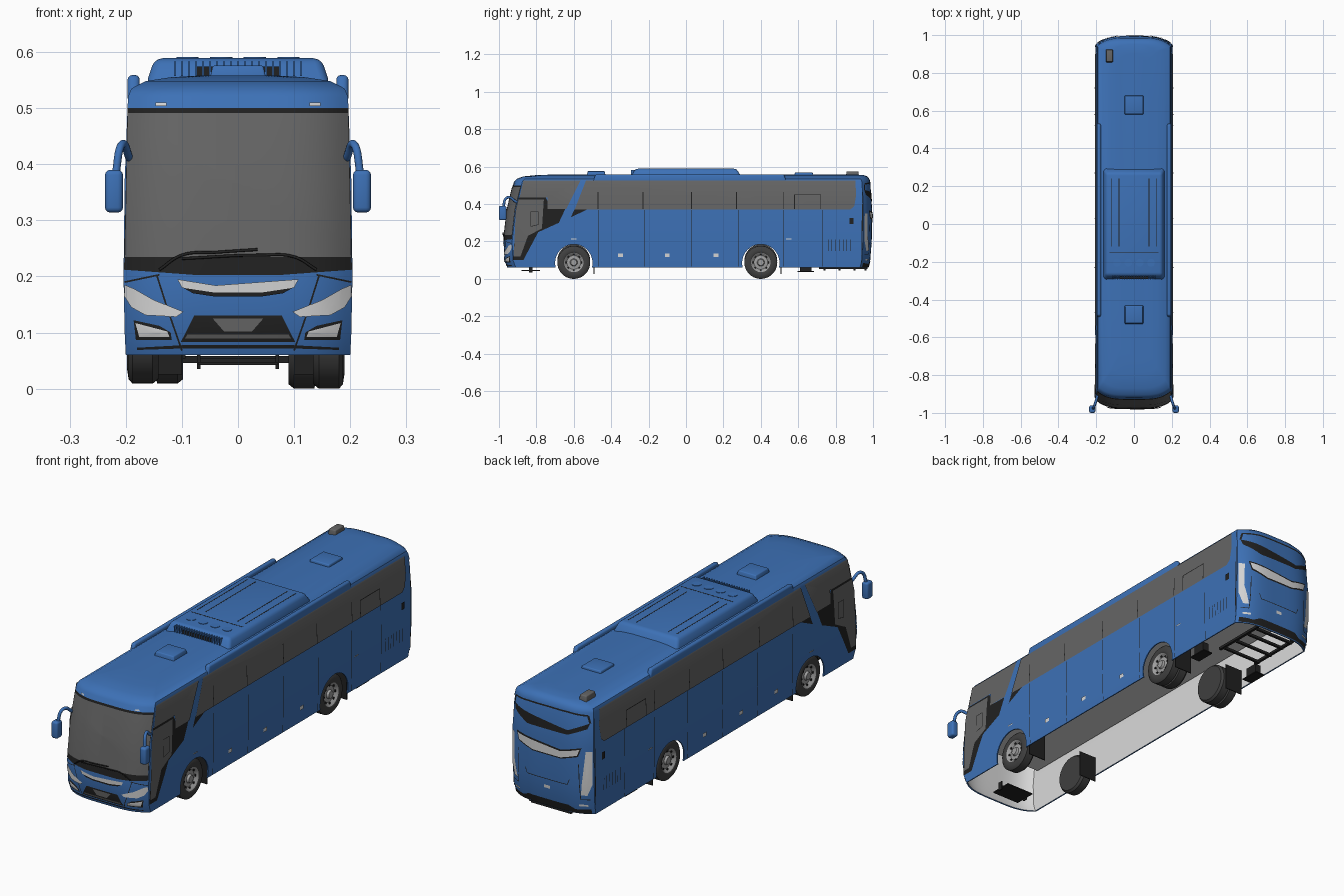
import bpy, bmesh, math
from mathutils import Vector, Matrix

cube = bpy.data.objects.get("Cube")
if cube:
    bpy.data.objects.remove(cube, do_unlink=True)


def material(name, r, g, b):
    m = bpy.data.materials.new(name)
    m.use_nodes = True
    m.diffuse_color = (r, g, b, 1)
    for node in m.node_tree.nodes:
        if node.type == "BSDF_PRINCIPLED":
            node.inputs["Base Color"].default_value = (r, g, b, 1)
    return m


blue = material("body_blue", .046, .165, .47)
glass = material("tinted_glass", .13, .13, .13)
black = material("black_trim", .015, .015, .015)
white = material("lamp_white", .68, .68, .68)
rubber = material("tyre_rubber", .05, .05, .05)
metal = material("rim_metal", .35, .35, .35)
lining = material("inner_grey", .7, .7, .7)


def finish(name, bm, *mats):
    mesh = bpy.data.meshes.new(name)
    bm.to_mesh(mesh)
    bm.free()
    obj = bpy.data.objects.new(name, mesh)
    for m in mats:
        mesh.materials.append(m)
    bpy.context.collection.objects.link(obj)
    return obj


# Body levels: height, half width, front y, back y
LEVELS = [(.06, .2, -.955, .975), (.1, .202, -.97, .985), (.2, .204, -.975, .993),
          (.37, .202, -.955, .995), (.52, .196, -.92, .985), (.535, .19, -.905, .98),
          (.548, .165, -.87, .97), (.555, .12, -.8, .95), (.558, .07, -.7, .9)]
CORNER = .045


def level(z, col):
    z = min(max(z, LEVELS[0][0]), LEVELS[-1][0])
    for a, b in zip(LEVELS, LEVELS[1:]):
        if z <= b[0]:
            return a[col] + (b[col] - a[col]) * (z - a[0]) / (b[0] - a[0])


def on_body(face, u, z, off=0):
    """Point on the body surface; u is x on the ends and y on the sides."""
    w, f, b = (level(z, c) for c in (1, 2, 3))
    if face in ("front", "back"):
        x = max(-w, min(w, u))
        bulge = CORNER * abs(x / w) ** 4
        return Vector((x, f + bulge - off if face == "front" else b - bulge + off, z))
    y = max(f + CORNER, min(b - CORNER, u))
    return Vector(((w + off) * (1 if face == "left" else -1), y, z))


OUT = {"front": Vector((0, -1, 0)), "back": Vector((0, 1, 0)),
       "left": Vector((1, 0, 0)), "right": Vector((-1, 0, 0))}


def patch(name, mat, face, polys, off=.002):
    """Thin plates cut from flat outlines and laid on the body surface."""
    bm = bmesh.new()
    for poly in polys:
        bm.faces.new([bm.verts.new((u, 0, z)) for u, z in poly])
    bmesh.ops.triangulate(bm, faces=bm.faces[:])
    cuts = [((0, 0, row[0]), (0, 0, 1)) for row in LEVELS]
    if face in ("front", "back"):
        cuts += [((i * .02, 0, 0), (1, 0, 0)) for i in range(-10, 11)]
    for co, no in cuts:
        bmesh.ops.bisect_plane(bm, geom=bm.verts[:] + bm.edges[:] + bm.faces[:],
                               dist=1e-6, plane_co=co, plane_no=no)
    for v in bm.verts:
        v.co = on_body(face, v.co.x, v.co.z, off)
    bm.normal_update()
    for f in bm.faces:
        if f.normal.dot(OUT[face]) < 0:
            f.normal_flip()
    return finish(name, bm, mat)


def sides(name, mat, polys, off=.002):
    for s in ("left", "right"):
        patch(s + "_" + name, mat, s, polys, off)


def stroke(pts, width=.003):
    quads = []
    for a, b in zip(pts, pts[1:]):
        a, b = Vector(a), Vector(b)
        d = (b - a).normalized() * width / 2
        n = Vector((-d.y, d.x))
        quads.append([a + n, b + n, b - n, a - n])
    return quads


def rect(u, z, w, h):
    return [(u - w / 2, z - h / 2), (u + w / 2, z - h / 2), (u + w / 2, z + h / 2), (u - w / 2, z + h / 2)]


def flip(pts):
    return [(-u, z) for u, z in reversed(pts)]


def sym(half):
    return half + flip(half)


def pair(polys):
    return polys + [flip(p) for p in polys]


def box(name, mat, center, size, bevel=0, taper=1):
    bm = bmesh.new()
    bmesh.ops.create_cube(bm, size=1)
    for v in bm.verts:
        k = taper if v.co.z > 0 else 1
        v.co = Vector((v.co.x * size[0] * k, v.co.y * size[1] * k, v.co.z * size[2])) + Vector(center)
    if bevel:
        bmesh.ops.bevel(bm, geom=bm.edges[:], offset=bevel, segments=3, profile=.5, affect="EDGES")
    return finish(name, bm, mat)


def cylinder(name, mat, center, radius, depth, axis="X"):
    bm = bmesh.new()
    bmesh.ops.create_cone(bm, cap_ends=True, segments=40, radius1=radius, radius2=radius, depth=depth)
    turn = Matrix.Rotation(math.pi / 2, 4, "Y") if axis == "X" else Matrix()
    bm.transform(Matrix.Translation(center) @ turn)
    return finish(name, bm, mat)


def tube(name, mat, pts, radius):
    cu = bpy.data.curves.new(name, "CURVE")
    cu.dimensions = "3D"
    cu.bevel_depth = radius
    cu.use_fill_caps = True
    sp = cu.splines.new("BEZIER")
    sp.bezier_points.add(len(pts) - 1)
    for p, co in zip(sp.bezier_points, pts):
        p.co = co
        p.handle_left_type = p.handle_right_type = "AUTO"
    cu.materials.append(mat)
    bpy.context.collection.objects.link(bpy.data.objects.new(name, cu))


# Body shell, open underneath, with a pale inside and round wheel openings
bm = bmesh.new()
rings = []
for z, w, f, b in LEVELS:
    xs = [w * (i / 16 - 1) for i in range(33)]
    pts = [on_body("front", x, z) for x in xs] + [on_body("back", x, z) for x in reversed(xs)]
    rings.append([bm.verts.new(p) for p in pts])
for lo, hi in zip(rings, rings[1:]):
    for i in range(len(lo)):
        j = (i + 1) % len(lo)
        bm.faces.new((lo[i], lo[j], hi[j], hi[i]))
bm.faces.new(rings[-1])
body = finish("body_shell", bm, blue, lining)
shell = body.modifiers.new("shell", "SOLIDIFY")
shell.thickness, shell.offset, shell.material_offset = .006, -1, 1
AXLES = {"front": -.6, "rear": .4}
cutters = []
for axle, y in AXLES.items():
    cutters.append(cylinder(axle + "_arch_cutter", blue, (0, y, .085), .1, .6))
    cut = body.modifiers.new(axle + "_arch", "BOOLEAN")
    cut.operation, cut.object = "DIFFERENCE", cutters[-1]
bpy.context.view_layer.objects.active = body
for mod in list(body.modifiers):
    bpy.ops.object.modifier_apply(modifier=mod.name)
for c in cutters:
    bpy.data.objects.remove(c, do_unlink=True)
box("cabin_floor", lining, (0, .01, .26), (.385, 1.8, .008))

# Side glass, door and pillars
sides("door_surround", black, [[(-.925, .1), (-.87, .1), (-.84, .2), (-.79, .25), (-.68, .3), (-.645, .375),
                                (-.75, .375), (-.75, .435), (-.9, .435)],
                               [(-.615, .33), (-.52, .375), (-.595, .375)]])
sides("door_glass", glass, [[(-.92, .12), (-.885, .12), (-.845, .23), (-.77, .27), (-.76, .425), (-.91, .425)]], .004)
sides("door_window_frame", black, stroke([(-.83, .28), (-.79, .29), (-.79, .36), (-.83, .36), (-.83, .28)]), .006)
sides("cab_window", glass, [[(-.74, .375), (-.64, .375), (-.565, .525), (-.87, .525), (-.89, .435), (-.74, .435)]], .004)
sides("main_window", glass, [[(-.595, .372), (.88, .372), (.9, .39), (.91, .45), (.905, .525), (-.535, .525)]], .004)
bars = [q for y in (-.47, -.23, .03, .27, .52) for q in stroke([(y, .375), (y, .465)], .004)]
bars += stroke([(.58, .375), (.58, .45), (.72, .45), (.72, .375)], .004)
sides("window_dividers", black, bars, .006)

# Side panel seams, lamps, vents
seams = [q for y in (-.47, -.22, .03, .28, .52, .73) for q in stroke([(y, .065), (y, .368)], .0025)]
seams += [q for i in range(7) for q in stroke([(.76 + i * .02, .15), (.76 + i * .02, .21)], .003)]
sides("panel_seams", black, seams)
sides("side_lamps", white, [rect(y, .127, .025, .018) for y in (-.35, -.1, .16)]
      + [rect(y, .213, .03, .006) for y in (-.6, .55)], .004)
sides("side_vent", black, [rect(.885, .31, .022, .032)], .004)
sides("rear_corner_seam", black, stroke([(.94, .08), (.945, .52)], .006))

# Front face
patch("windscreen_surround", black, "front", [sym([(.08, .5), (.197, .5), (.203, .212), (.08, .203)])])
patch("windscreen", glass, "front", [sym([(.196, .491), (.201, .235)])], .004)
patch("nose_chrome", white, "front", [sym([(.04, .184), (.108, .195), (.1, .18), (.04, .171)])], .004)
patch("nose_grille", black, "front", [sym([(.04, .172), (.1, .181), (.08, .17), (.04, .164)])], .003)
patch("headlights", white, "front", pair([[(.202, .185), (.203, .165), (.19, .145), (.165, .131), (.11, .128),
                                           (.097, .137), (.15, .158), (.185, .178)]]), .004)
patch("fog_surround", black, "front", pair([[(.186, .122), (.182, .087), (.118, .087), (.12, .1), (.14, .112)]]))
patch("fog_lamps", white, "front", pair([[(.183, .117), (.176, .092), (.122, .092), (.126, .102)]]), .004)
patch("lower_grille", black, "front", [sym([(.078, .13), (.102, .083)])])
patch("grille_center", glass, "front", [sym([(.045, .125), (.025, .102)]), sym([(.09, .097), (.095, .089)])], .004)
patch("front_seams", black, "front", pair(stroke([(.145, .203), (.125, .14), (.1, .068)])
                                          + stroke([(.202, .19), (.14, .203)])))
patch("front_lip", black, "front", [sym([(.09, .078), (.18, .073), (.18, .069), (.09, .072)])])
patch("marker_lamps", white, "front", pair([rect(.137, .507, .02, .006)]), .004)
for name, path in (("right", [(-.14, .212), (-.1, .238), (-.04, .243), (.035, .248)]),
                   ("left", [(.14, .212), (.1, .235), (.04, .238), (-.1, .232)])):
    tube(name + "_wiper", black, [on_body("front", x, z, .008) for x, z in path], .0025)

# Rear face
patch("rear_window_trim", black, "back", [sym([(.1, .435), (.188, .475), (.18, .45), (.1, .415)])]
      + pair(stroke([(.188, .475), (.18, .508), (.1, .515), (0, .516)], .007)))
patch("rear_chrome", white, "back", [sym([(.07, .335), (.155, .358), (.145, .33), (.07, .307)])], .004)
patch("rear_chrome_edge", black, "back", [sym([(.07, .342), (.162, .366), (.148, .324), (.07, .301)])])
patch("tail_lights", white, "back", pair([[(.2, .35), (.178, .35), (.182, .25), (.158, .15), (.182, .15), (.2, .2)]]), .004)
patch("rear_seams", black, "back", stroke([(-.11, .215), (-.1, .19), (.1, .19), (.11, .215)])
      + pair(stroke([(.15, .29), (.155, .13), (.19, .13)])))
patch("plate_lamp", white, "back", [rect(0, .155, .03, .014)], .004)
patch("rear_bumper_trim", black, "back", [sym([(.1, .095), (.13, .08), (.19, .085), (.19, .063)])])
patch("reflectors", white, "back", pair([rect(.165, .103, .035, .009)]), .004)

# Roof equipment
box("air_unit", blue, (0, 0, .564), (.33, .6, .05), .014, .9)
box("air_intake", black, (0, -.284, .566), (.15, .014, .016))
for i in range(-9, 10):
    box("intake_vane", blue, (i * .0125, -.284, .57), (.004, .022, .026))
for x in (-.08, .08, -.12, .12):
    box("air_unit_groove", black, (x, .06, .5885), (.004, .36, .002))
box("air_unit_seam", black, (0, -.15, .5885), (.26, .004, .002))
for x in (-.09, -.03, .03, .09):
    cylinder("fan_cover", blue, (x, -.205, .589), .02, .004, "Z")
box("front_hatch", blue, (0, -.48, .565), (.1, .1, .022), .004, .9)
box("rear_hatch", blue, (0, .63, .562), (.1, .1, .014), .004, .95)
box("roof_vent", glass, (-.13, .89, .56), (.038, .07, .03), .004, .9)
for s in (-1, 1):
    box("roof_rail", blue, (s * .186, .02, .535), (.022, 1.04, .048), .008, .97)

# Mirrors on curved arms
for s in (-1, 1):
    box("mirror_head", blue, (s * .221, -.98, .352), (.032, .04, .076), .009)
    tube("mirror_arm", blue, [(s * .193, -.905, .41), (s * .207, -.955, .435), (s * .219, -.979, .375)], .007)


# Wheels, double at the rear
def wheel(name, y, s, width):
    r, x0 = .088, .19 if s > 0 else .198
    z0 = r if s > 0 else r + .009
    prof = [(.004, 0), (.004, .016), (.014, .02), (.016, .037), (.008, .047), (.003, .052),
            (0, .06), (.003, .08), (.01, r)]
    if width > .08:
        prof += [(width / 2 - .004, r), (width / 2, .07), (width / 2 + .004, r)]
    prof += [(width - .01, r), (width, .08), (width, 0)]
    bm = bmesh.new()
    n = 40
    loops = []
    for t, rad in prof:
        turn = [math.tau * i / n for i in range(n)]
        loops.append([bm.verts.new((s * (x0 - t), y + rad * math.cos(a), z0 + rad * math.sin(a))) for a in turn])
    for k, (a, b) in enumerate(zip(loops, loops[1:])):
        for i in range(n):
            j = (i + 1) % n
            bm.faces.new((a[i], a[j], b[j], b[i])).material_index = 0 if k < 5 else 1
    bmesh.ops.remove_doubles(bm, verts=bm.verts[:], dist=1e-5)
    bmesh.ops.recalc_face_normals(bm, faces=bm.faces[:])
    finish(name, bm, metal, rubber)
    for i in range(8):
        a = math.tau * i / 8
        spot = (s * (x0 - .012), y + .041 * math.cos(a), z0 + .041 * math.sin(a))
        cylinder(name + "_hole", black, spot, .005, .004)


for axle, y in AXLES.items():
    for s in (-1, 1):
        wheel(axle + "_wheel", y, s, .1 if axle == "rear" else .056)
        box(axle + "_mud_flap", black, (s * .145, y + .108, .085), (.09, .004, .12))

# Steps and rear underframe
for z in (.045, .056):
    box("front_step_bar", black, (0, -.83, z), (.14, .1 if z < .05 else .01, .005))
for s in (-1, 1):
    box("front_step_hanger", black, (s * .07, -.83, .055), (.006, .02, .04))
    box("frame_rail", black, (s * .1, .84, .06), (.012, .26, .012))
    box("side_step", black, (s * .15, .64, .04), (.05, .09, .005))
    box("side_step_hanger", black, (s * .15, .64, .065), (.03, .06, .05))
for y in (.74, .82, .9, .96):
    box("frame_crossbar", black, (0, y, .052), (.2, .01, .012))

# Smooth shading with sharp edges kept
bpy.ops.object.select_all(action="DESELECT")
for obj in bpy.context.collection.objects:
    if obj.type == "MESH":
        obj.select_set(True)
        bpy.context.view_layer.objects.active = obj
bpy.ops.object.shade_smooth_by_angle(angle=math.radians(35))
